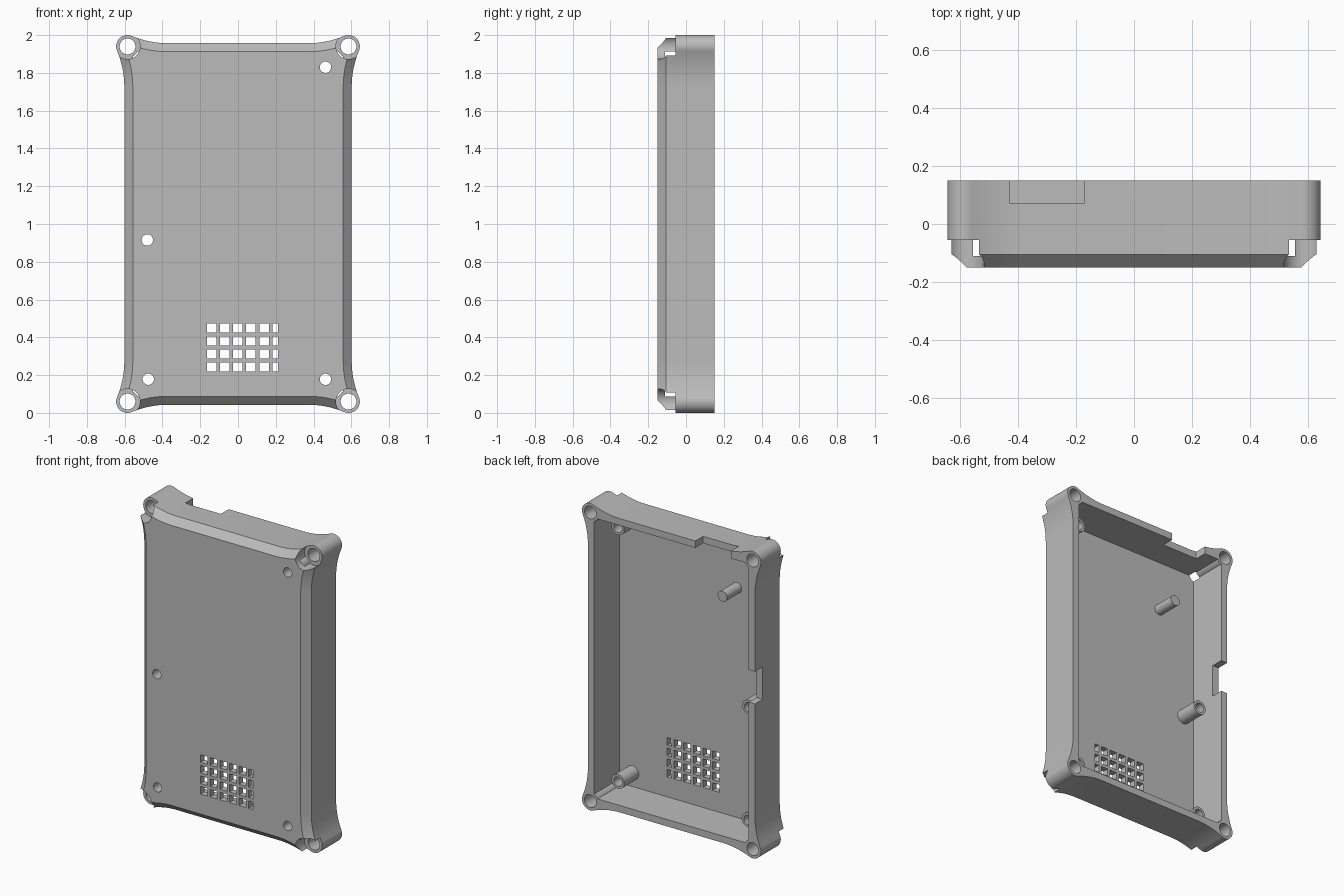
import bpy, bmesh, math
from mathutils import Matrix, Vector

if "Cube" in bpy.data.objects:
    bpy.data.objects.remove(bpy.data.objects["Cube"], do_unlink=True)

grey = bpy.data.materials.new("plain grey")
grey.use_nodes = True
grey.diffuse_color = (0.5, 0.5, 0.5, 1)
grey.node_tree.nodes["Principled BSDF"].inputs["Base Color"].default_value = (0.5, 0.5, 0.5, 1)

BACK, FRONT, FLOOR = 0.15, -0.15, -0.11
EAR_X, EAR_Z, EAR_R = 0.585, 0.94, 0.06        # ear centres, measured from the middle
SWEEP = 0.5                                    # radius of the flare into each ear
EARS = [(sx * EAR_X, 1 + sz * EAR_Z) for sx in (1, -1) for sz in (1, -1)]
SCREWS = [(0.463, 1.83), (-0.48, 0.915), (-0.475, 0.178), (0.463, 0.178)]


def cylinder(bm, x, z, r, y0, y1, segs=40):
    m = Matrix.Translation((x, (y0 + y1) / 2, z)) @ Matrix.Rotation(math.pi / 2, 4, 'X')
    bmesh.ops.create_cone(bm, cap_ends=True, segments=segs, radius1=r, radius2=r,
                          depth=abs(y1 - y0), matrix=m)


def box(bm, x0, x1, y0, y1, z0, z1):
    centre = Vector((x0 + x1, y0 + y1, z0 + z1)) / 2
    m = Matrix.Translation(centre) @ Matrix.Diagonal((x1 - x0, y1 - y0, z1 - z0, 1))
    bmesh.ops.create_cube(bm, size=1, matrix=m)


def make(name, bm):
    bmesh.ops.recalc_face_normals(bm, faces=bm.faces[:])
    mesh = bpy.data.meshes.new(name)
    bm.to_mesh(mesh)
    bm.free()
    mesh.materials.append(grey)
    ob = bpy.data.objects.new(name, mesh)
    bpy.context.collection.objects.link(ob)
    return ob


def activate(ob):
    bpy.ops.object.select_all(action='DESELECT')
    ob.select_set(True)
    bpy.context.view_layer.objects.active = ob


def cut(ob, cutter):
    mod = ob.modifiers.new("cut", 'BOOLEAN')
    mod.operation, mod.solver, mod.object = 'DIFFERENCE', 'EXACT', cutter
    activate(ob)
    bpy.ops.object.modifier_apply(modifier=mod.name)
    bpy.data.objects.remove(cutter, do_unlink=True)


def arc(cx, cz, r, a0, a1, n):
    return [(cx + r * math.cos(a0 + (a1 - a0) * i / n),
             cz + r * math.sin(a0 + (a1 - a0) * i / n)) for i in range(n + 1)]


def outline(inset):
    """Rectangle whose sides sweep out into round ears."""
    dx = 0.517
    dz = math.sqrt((SWEEP + EAR_R) ** 2 - dx ** 2)
    a = math.atan2(dz, dx)
    quarter = arc(EAR_X + dx, EAR_Z - dz, SWEEP + inset, math.pi, math.pi - a, 14)
    quarter += arc(EAR_X, EAR_Z, EAR_R - inset, -a, math.pi / 2 + a, 28)[1:-1]
    quarter += arc(EAR_X - dz, EAR_Z + dx, SWEEP + inset, a - math.pi / 2, -math.pi / 2, 14)
    pts = []
    for sx, sz in ((1, 1), (-1, 1), (-1, -1), (1, -1)):
        q = [(sx * x, 1 + sz * z) for x, z in quarter]
        pts += q if sx * sz > 0 else q[::-1]
    return pts


# Case shell: swept outline with a chamfered front
bm = bmesh.new()
rings = [[bm.verts.new((x, y, z)) for x, z in outline(inset)]
         for y, inset in ((BACK, 0), (-0.105, 0), (FRONT, 0.045))]
for r0, r1 in zip(rings, rings[1:]):
    for i in range(len(r0)):
        j = (i + 1) % len(r0)
        bm.faces.new((r0[i], r0[j], r1[j], r1[i]))
bm.faces.new(rings[0])
bm.faces.new(rings[-1])
case = make("case_shell", bm)

# Cavity, leaving round ear posts in its corners
bm = bmesh.new()
box(bm, -0.557, 0.557, FLOOR, 0.4, 0.088, 1.912)
cavity = make("cavity_cutter", bm)
bm = bmesh.new()
for x, z in EARS:
    cylinder(bm, x, z, EAR_R, -0.055, 0.6, 48)
cut(cavity, make("post_cutter", bm))
cut(case, cavity)

# Counterbores at the ears, and the two rim notches
bm = bmesh.new()
for x, z in EARS:
    cylinder(bm, x, z, 0.067, -0.4, -0.0545, 48)
box(bm, -0.428, -0.172, 0.07, 0.4, 1.8, 2.2)
box(bm, -0.8, -0.54, 0.07, 0.4, 1.01, 1.22)
cut(case, make("recess_cutter", bm))

# Ear holes, screw holes and speaker grille
bm = bmesh.new()
for x, z in EARS:
    cylinder(bm, x, z, 0.042, -0.4, 0.4)
for x, z in SCREWS:
    cylinder(bm, x, z, 0.03, -0.4, 0)
for col in range(6):
    for row in range(4):
        x, z = -0.165 + 0.0695 * col, 0.218 + 0.069 * row
        box(bm, x, x + (0.03 if col == 5 else 0.05), -0.4, 0, z, z + 0.049)
cut(case, make("hole_cutter", bm))
parts = [case]

# Hollow screw posts
for i, (x, z) in enumerate(SCREWS):
    bm = bmesh.new()
    cylinder(bm, x, z, 0.046, FLOOR - 0.003, 0.04)
    post = make(f"screw_post_{i + 1}", bm)
    bm = bmesh.new()
    cylinder(bm, x, z, 0.03, -0.4, 0.4)
    cut(post, make("bore_cutter", bm))
    parts.append(post)

# Solid support pin
bm = bmesh.new()
cylinder(bm, -0.29, 1.585, 0.034, FLOOR - 0.003, 0.04)
parts.append(make("support_pin", bm))

for ob in parts:
    activate(ob)
    bpy.ops.object.shade_smooth_by_angle(angle=math.radians(30))
